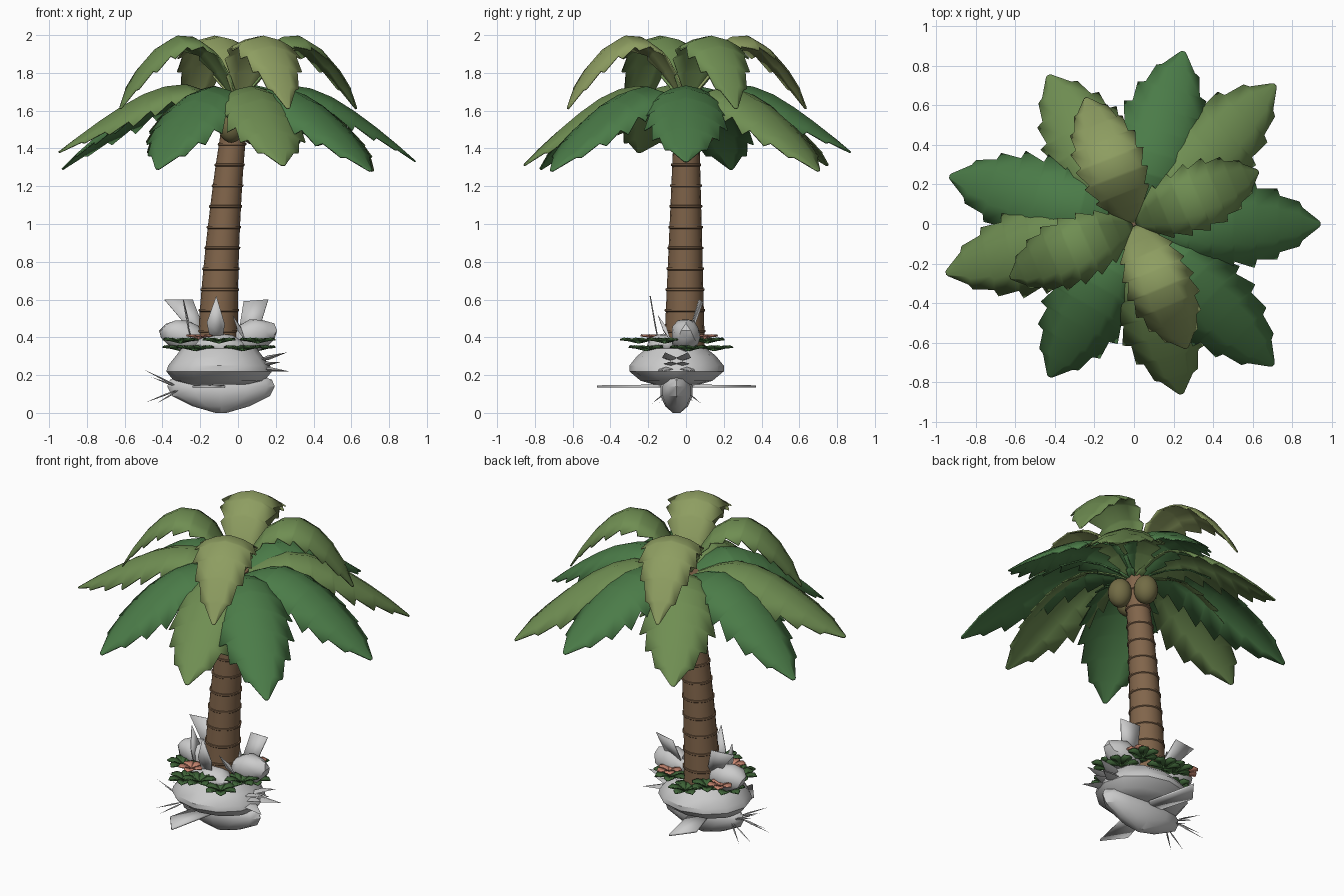
import bpy, bmesh, math, random
from mathutils import Vector, Matrix

if "Cube" in bpy.data.objects:
    bpy.data.objects.remove(bpy.data.objects["Cube"])

random.seed(4)


def material(name, rgb):
    m = bpy.data.materials.new(name)
    m.diffuse_color = (*rgb, 1)
    m.use_nodes = True
    m.node_tree.nodes["Principled BSDF"].inputs["Base Color"].default_value = m.diffuse_color
    return m


DARK = material("deep_green", (0.07, 0.2, 0.065))
MID = material("olive_green", (0.16, 0.27, 0.085))
LIGHT = material("pale_olive", (0.27, 0.34, 0.12))
BROWN = material("bark", (0.22, 0.13, 0.07))
NUT = material("nut", (0.17, 0.15, 0.06))
PLANT = material("plant_green", (0.05, 0.13, 0.04))
PINK = material("petal_pink", (0.6, 0.25, 0.17))
CX, CY = -0.10, -0.05            # middle of the base


def make(name, verts, faces, mat=None, thick=0):
    me = bpy.data.meshes.new(name)
    me.from_pydata([tuple(v) for v in verts], [], faces)
    bm = bmesh.new()
    bm.from_mesh(me)
    bmesh.ops.recalc_face_normals(bm, faces=bm.faces)
    bm.to_mesh(me)
    bm.free()
    ob = bpy.data.objects.new(name, me)
    bpy.context.collection.objects.link(ob)
    if mat:
        me.materials.append(mat)
    if thick:
        mod = ob.modifiers.new("thickness", "SOLIDIFY")
        mod.thickness = thick
        mod.offset = 0
    return ob


def spline(pts, t):
    """Catmull-Rom through evenly spaced points, t from 0 to 1."""
    n = len(pts) - 1
    i = min(int(t * n), n - 1)
    f = t * n - i
    p = [Vector(pts[max(0, min(n, k))]) for k in range(i - 1, i + 3)]
    return 0.5 * (2 * p[1] + (p[2] - p[0]) * f + (2 * p[0] - 5 * p[1] + 4 * p[2] - p[3]) * f * f
                  + (3 * p[1] - p[0] - 3 * p[2] + p[3]) * f ** 3)


def loft(name, rings, mat=None):
    """Skin rings of equal length and cap both ends."""
    n = len(rings[0])
    faces = [(r * n + i, r * n + (i + 1) % n, (r + 1) * n + (i + 1) % n, (r + 1) * n + i)
             for r in range(len(rings) - 1) for i in range(n)]
    faces += [tuple(range(n)), tuple(range((len(rings) - 1) * n, len(rings) * n))]
    return make(name, [v for r in rings for v in r], faces, mat)


def ring(cx, cy, z, rx, ry, n):
    return [(cx + rx * math.cos(2 * math.pi * i / n), cy + ry * math.sin(2 * math.pi * i / n), z)
            for i in range(n)]


def ball(name, loc, scale, mat=None, jitter=0.0, sub=2, rot=0):
    bm = bmesh.new()
    bmesh.ops.create_icosphere(bm, subdivisions=sub, radius=1)
    for v in bm.verts:
        v.co *= 1 + random.uniform(-jitter, jitter)
        v.co = Matrix.Rotation(rot, 3, 'Y') @ Vector([a * b for a, b in zip(v.co, scale)]) + Vector(loc)
    me = bpy.data.meshes.new(name)
    bm.to_mesh(me)
    bm.free()
    ob = bpy.data.objects.new(name, me)
    bpy.context.collection.objects.link(ob)
    if mat:
        me.materials.append(mat)


# Fronds: serrated, drooping blades along a curved midrib
WIDTH = [(0.12, 0), (0.42, 0), (0.68, 0), (0.88, 0), (1.0, 0), (1.0, 0), (0.82, 0), (0.5, 0), (0.04, 0)]
LOW = [(0, 1.6), (0.13, 1.68), (0.28, 1.73), (0.45, 1.69), (0.62, 1.59), (0.79, 1.46), (0.94, 1.33)]
HIGH = [(0, 1.62), (0.07, 1.77), (0.17, 1.93), (0.31, 2.0), (0.45, 1.94), (0.58, 1.79), (0.68, 1.62)]


def frond(name, path, angle, reach, tip_z, half, mat, teeth=9):
    ts = [0]
    for i in range(1, teeth + 1):
        ts += [(i - 0.12) / teeth, i / teeth]
    a = math.radians(angle)
    d, s = Vector((math.cos(a), math.sin(a), 0)), Vector((-math.sin(a), math.cos(a), 0))
    verts, cols = [], (-1, -0.5, 0, 0.5, 1)
    for k, t in enumerate(ts):
        r, z = spline(path, t)
        r *= reach / path[-1][0]
        z += (tip_z - path[-1][1]) * t * t
        w = half * spline(WIDTH, t)[0] * (1.05 if k % 2 else 0.86)
        for c in cols:
            verts.append(d * r + s * c * w + Vector((0, 0, z - 1.7 * (c * w) ** 2 - 0.1 * abs(c * w))))
    faces = [(k * 5 + j, k * 5 + j + 1, k * 5 + j + 6, k * 5 + j + 5)
             for k in range(len(ts) - 1) for j in range(4)]
    make(name, verts, faces, mat, 0.008)


lower = [(0, .94, 1.33, 0), (44.6, 1.0, 1.28, 1), (74, .905, 1.38, 0), (120, .865, 1.31, 1), (165.5, .96, 1.29, 0),
         (194.7, .98, 1.38, 1), (241, .88, 1.29, 0), (285.6, .89, 1.31, 1), (314.6, 1.0, 1.28, 0)]
for n, (ang, reach, tz, m) in enumerate(lower):
    frond(f"lower_frond_{n}", LOW, ang, reach, tz, 0.215, (DARK, MID)[m])
for n, ang in enumerate((23, 111, 203.5, 293)):
    frond(f"upper_frond_{n}", HIGH, ang, 0.68, 1.61, 0.17, LIGHT if n % 2 else MID)

# Trunk: leaning, with a small lip at every growth ring
rings, lips = [], []
AXIS = [(-0.108, 0.33), (-0.09, 0.75), (-0.055, 1.2), (-0.01, 1.65)]
for i in range(12):
    for f, grow in ((0.0, 0.0), (0.86, 0.0), (0.9, 0.006), (0.99, 0.006)):
        t = (i + f) / 12
        x = spline(AXIS, t)[0]
        r = 0.108 - 0.046 * t + grow
        rings.append(ring(x, -0.008 + 0.012 * t, 0.33 + 1.32 * t, r, r, 16))
loft("trunk", rings, BROWN)

# Coconuts
for n, (x, y, z) in enumerate(((-0.035, -0.095, 1.52), (0.08, -0.03, 1.51), (-0.01, 0.095, 1.51))):
    ball(f"coconut_{n}", (x, y, z), (0.07, 0.07, 0.09), NUT, sub=3)

# Base: wide bowl on a narrow hull, with rock lumps on top
loft("base_bowl", [ring(CX, CY, z, rx, ry, 12) for z, rx, ry in
                   ((0.15, .17, .12), (0.17, .24, .19), (0.22, .28, .25), (0.25, .27, .25),
                    (0.30, .23, .21), (0.34, .2, .16))])
loft("base_hull", [ring(CX + 0.01, CY, z, rx, ry, 12) for z, rx, ry in
                   ((0.0, .03, .02), (0.035, .15, .06), (0.09, .26, .085), (0.14, .285, .085),
                    (0.175, .27, .07), (0.2, .2, .05))])
ball("rock_left", (-0.29, 0.0, 0.41), (0.13, 0.08, 0.085), jitter=0.07, rot=0.2)
ball("rock_right", (0.08, 0.0, 0.41), (0.13, 0.08, 0.085), jitter=0.07, rot=-0.2)
ball("rock_front", (-0.1, -0.12, 0.36), (0.13, 0.09, 0.06), jitter=0.08)

# Flat side fins, mirrored about the base middle
for n, sgn in enumerate((1, -1)):
    pts = [(-.17, -.03, .145), (-.07, -.1, .14), (-.14, -.42, .14), (-.24, -.29, .14)]
    make(f"side_fin_{n}", [(x, CY + sgn * y, z) for x, y, z in pts], [(0, 1, 2, 3)], thick=0.012)

# Upright blades behind and in front of the trunk
for n, pts in enumerate((
        [(-.22, .02, .4), (-.39, .07, .6), (-.24, .09, .6), (-.17, .03, .42)],
        [(0, .02, .4), (.03, .09, .59), (.16, .07, .6), (.12, .03, .47)],
        [(-.15, -.15, .4), (-.165, -.165, .48), (-.115, -.19, .62), (-.07, -.165, .47), (-.08, -.15, .4)],
        [(-.25, -.09, .4), (-.27, -.09, .48), (-.29, -.05, .6), (-.26, -.015, .48), (-.25, -.02, .4)])):
    make(f"upright_blade_{n}", pts, [tuple(range(len(pts)))], thick=0.006)


def spike(name, a, b, w, h=None):
    """Tapered four-sided spike from a to b."""
    a, b = Vector(a), Vector(b)
    side = (b - a).cross(Vector((0, 0, 1))).normalized()
    up = side.cross(b - a).normalized()
    h = h or w
    m = a.lerp(b, 0.45)
    verts = [a] + [m + o for o in (side * w, up * h, -side * w, -up * h)] + [b]
    make(name, verts, [(0, 1 + i, 1 + (i + 1) % 4) for i in range(4)] + [(5, 1 + i, 1 + (i + 1) % 4) for i in range(4)])


# Thin whiskers on the left, leafy tail pieces on the right
for sgn in (1, -1):
    for n, (x, y, z) in enumerate(((-.5, .06, .23), (-.49, .09, .055), (-.43, .13, .05), (-.46, .04, .19))):
        spike(f"whisker_{n}", (-.3, CY + sgn * 0.03, .13), (x, CY + sgn * y, z), 0.005)
    for n, (x, y, z, z0) in enumerate(((.26, .06, .32, .27), (.27, .1, .22, .24), (.23, .04, .27, .25))):
        spike(f"tail_leaf_{n}", (.08, CY + sgn * 0.02, z0), (x, CY + sgn * y, z), 0.04, 0.012)
    spike("slanted_horn", (0.04, CY + sgn * .03, .38), (-.03, CY + sgn * .1, .52), 0.016)


# Leafy rosettes and flowers around the rim
def rosette(name, x, y, z, count, length, width, lift, mat, spin=0.0):
    verts, faces = [], []
    for i in range(count):
        a = spin + 2 * math.pi * i / count
        b = len(verts)
        for u, v, h in ((0, 0, 0), (.45, -.85, .9), (.8, -.75, 1), (1, 0, .7), (.8, .75, 1), (.45, .85, .9), (.6, 0, .55)):
            p = Matrix.Rotation(a, 3, 'Z') @ Vector((u * length, v * width, h * lift))
            verts.append(p + Vector((x, y, z)))
        faces += [(b + k, b + (k + 1) % 6, b + 6) for k in range(6)]
    make(name, verts, faces, mat, 0.007)


for n in range(10):
    a = 2 * math.pi * (n + 0.5) / 10
    rosette(f"leaf_rosette_{n}", CX + 0.215 * math.cos(a), CY + 0.2 * math.sin(a), 0.33 + 0.04 * (n % 2),
            6, 0.1, 0.036, 0.025, PLANT, a)
for n, (x, y) in enumerate(((-0.21, -0.17), (0.05, 0.1), (-0.31, 0.1))):
    rosette(f"flower_{n}", x, y, 0.395, 5, 0.075, 0.034, 0.018, PINK, n)

# Smooth shading with crisp edges
for ob in bpy.context.collection.objects:
    ob.select_set(True)
    bpy.context.view_layer.objects.active = ob
bpy.ops.object.shade_smooth_by_angle(angle=math.radians(35))
